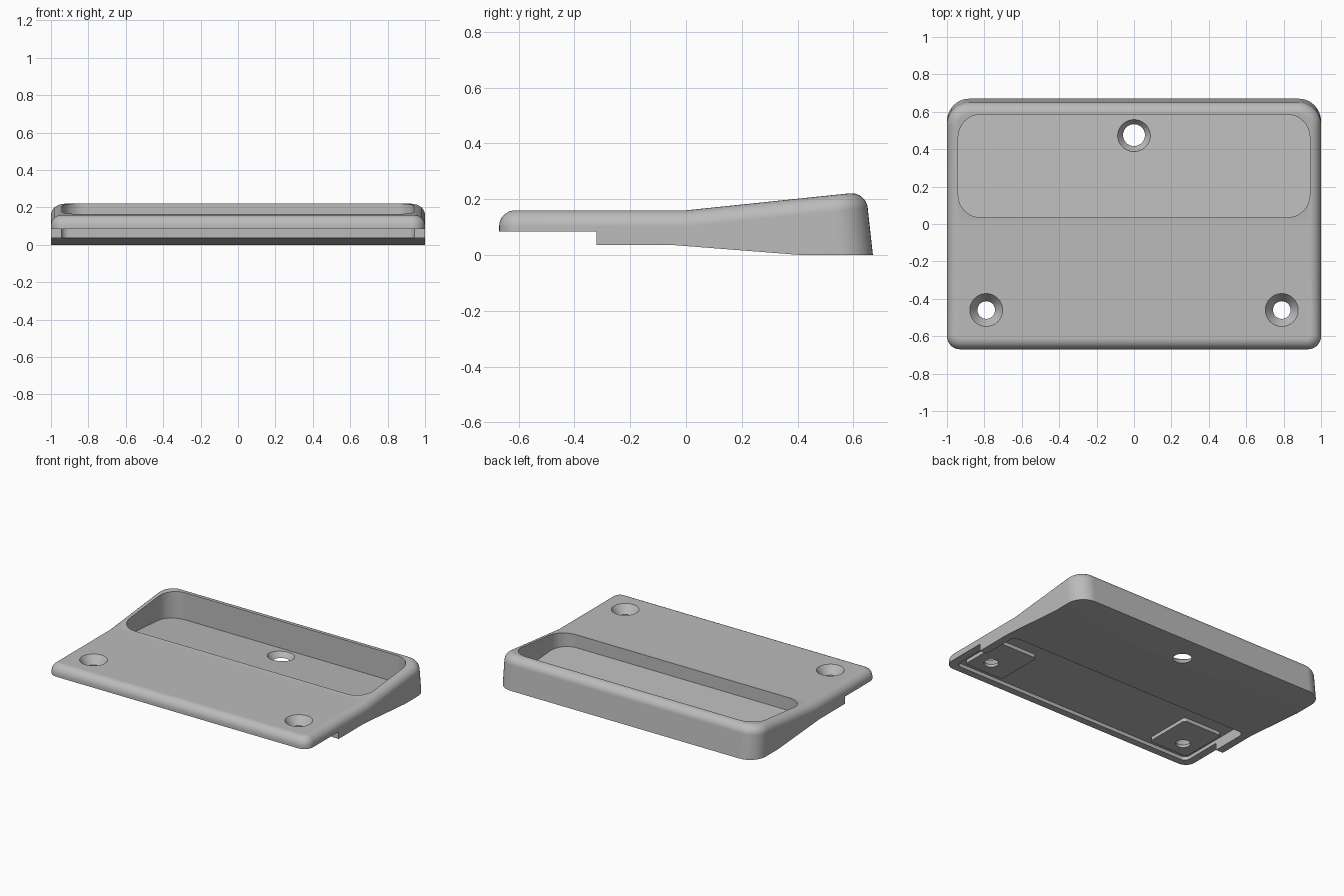
import bpy, bmesh, math
from mathutils import Vector

cube = bpy.data.objects.get("Cube")
if cube:
    bpy.data.objects.remove(cube, do_unlink=True)

grey = bpy.data.materials.new("light grey plastic")
grey.use_nodes = True
grey.diffuse_color = (0.5, 0.5, 0.5, 1)
grey.node_tree.nodes["Principled BSDF"].inputs["Base Color"].default_value = (0.5, 0.5, 0.5, 1)


def round_edges(bm, test, radius, segments):
    bmesh.ops.bevel(bm, geom=[e for e in bm.edges if test(e)], offset=radius,
                    offset_type='OFFSET', segments=segments, profile=0.5,
                    affect='EDGES', clamp_overlap=False)


def finish(bm, name):
    bmesh.ops.recalc_face_normals(bm, faces=bm.faces[:])
    mesh = bpy.data.meshes.new(name)
    bm.to_mesh(mesh)
    bm.free()
    mesh.materials.append(grey)
    obj = bpy.data.objects.new(name, mesh)
    bpy.context.collection.objects.link(obj)
    return obj


def prism(profile, x0, x1):
    """Side profile in (y, z) extruded along x."""
    bm = bmesh.new()
    face = bm.faces.new([bm.verts.new((x0, y, z)) for y, z in profile])
    new = bmesh.ops.extrude_face_region(bm, geom=[face])["geom"]
    bmesh.ops.translate(bm, vec=(x1 - x0, 0, 0),
                        verts=[v for v in new if isinstance(v, bmesh.types.BMVert)])
    bmesh.ops.recalc_face_normals(bm, faces=bm.faces[:])
    return bm


def upright(e):
    a, b = e.verts
    return abs(a.co.x - b.co.x) < 1e-4 and abs(a.co.y - b.co.y) < 0.03


def rounded_block(name, profile, x0, x1, radius):
    bm = prism(profile, x0, x1)
    round_edges(bm, upright, radius, 8)
    return finish(bm, name)


def lathe(name, profile, x, y):
    """Solid of revolution from (radius, z) points."""
    bm = bmesh.new()
    n = 48
    rings = [[bm.verts.new((x + r * math.cos(math.tau * i / n),
                            y + r * math.sin(math.tau * i / n), z)) for i in range(n)]
             for r, z in profile]
    for low, high in zip(rings, rings[1:]):
        for i in range(n):
            j = (i + 1) % n
            bm.faces.new((low[i], low[j], high[j], high[i]))
    bm.faces.new(rings[0])
    bm.faces.new(rings[-1])
    return finish(bm, name)


def combine(target, tool, operation):
    bpy.context.view_layer.objects.active = target
    mod = target.modifiers.new("combine", 'BOOLEAN')
    mod.object = tool
    mod.operation = operation
    mod.solver = 'EXACT'
    bpy.ops.object.modifier_apply(modifier=mod.name)
    bpy.data.objects.remove(tool, do_unlink=True)


# Wedge body: thin front lip, raised sloping back
side = [(-0.67, 0.085), (-0.32, 0.085), (-0.32, 0.035), (-0.04, 0.035), (0.41, 0),
        (0.67, 0), (0.645, 0.227), (0, 0.16), (-0.67, 0.16)]
bm = prism(side, -1, 1)
round_edges(bm, lambda e: upright(e) and all(v.co.y > 0.6 for v in e.verts), 0.12, 10)
round_edges(bm, lambda e: upright(e) and all(v.co.y < -0.6 for v in e.verts), 0.07, 8)


# Soft rounding all round the top rim
def top_rim(e):
    if not all(v.co.z > 0.155 for v in e.verts) or len(e.link_faces) != 2:
        return False
    ups = [f.normal.z > 0.8 for f in e.link_faces]
    return ups[0] != ups[1]


bm.normal_update()
round_edges(bm, top_rim, 0.058, 8)
body = finish(bm, "wedge_body")

# Open tray behind the deck, floor falling to the back
tray = rounded_block("tray_cutter", [(0.035, 0.074), (0.585, 0.032), (0.585, 0.4), (0.035, 0.4)],
                     -0.94, 0.94, 0.12)
combine(body, tray, 'DIFFERENCE')

# Shallow hollow under the front deck
hollow = rounded_block("hollow_cutter", [(-0.62, -0.1), (-0.05, -0.1), (-0.05, 0.11), (-0.62, 0.11)],
                       -0.945, 0.945, 0.04)
combine(body, hollow, 'DIFFERENCE')

# Screw bosses inside the hollow
for s in (-1, 1):
    xs = sorted((s * 0.61, s * 0.91))
    boss = rounded_block("screw_boss", [(-0.57, 0.085), (-0.23, 0.085), (-0.23, 0.125), (-0.57, 0.125)],
                         xs[0], xs[1], 0.02)
    combine(body, boss, 'UNION')

# Countersunk screw holes
for x, y, top in ((-0.79, -0.46, 0.16), (0.79, -0.46, 0.16), (0, 0.475, 0.041)):
    hole = lathe("screw_hole_cutter", [(0.047, top - 0.2), (0.047, top - 0.057),
                                       (0.088, top), (0.088, top + 0.03)], x, y)
    combine(body, hole, 'DIFFERENCE')

# Smooth shading with crisp edges
bpy.ops.object.select_all(action='DESELECT')
body.select_set(True)
bpy.context.view_layer.objects.active = body
bpy.ops.object.shade_smooth_by_angle(angle=math.radians(30))
weighted = body.modifiers.new("even normals", 'WEIGHTED_NORMAL')
weighted.keep_sharp = True
